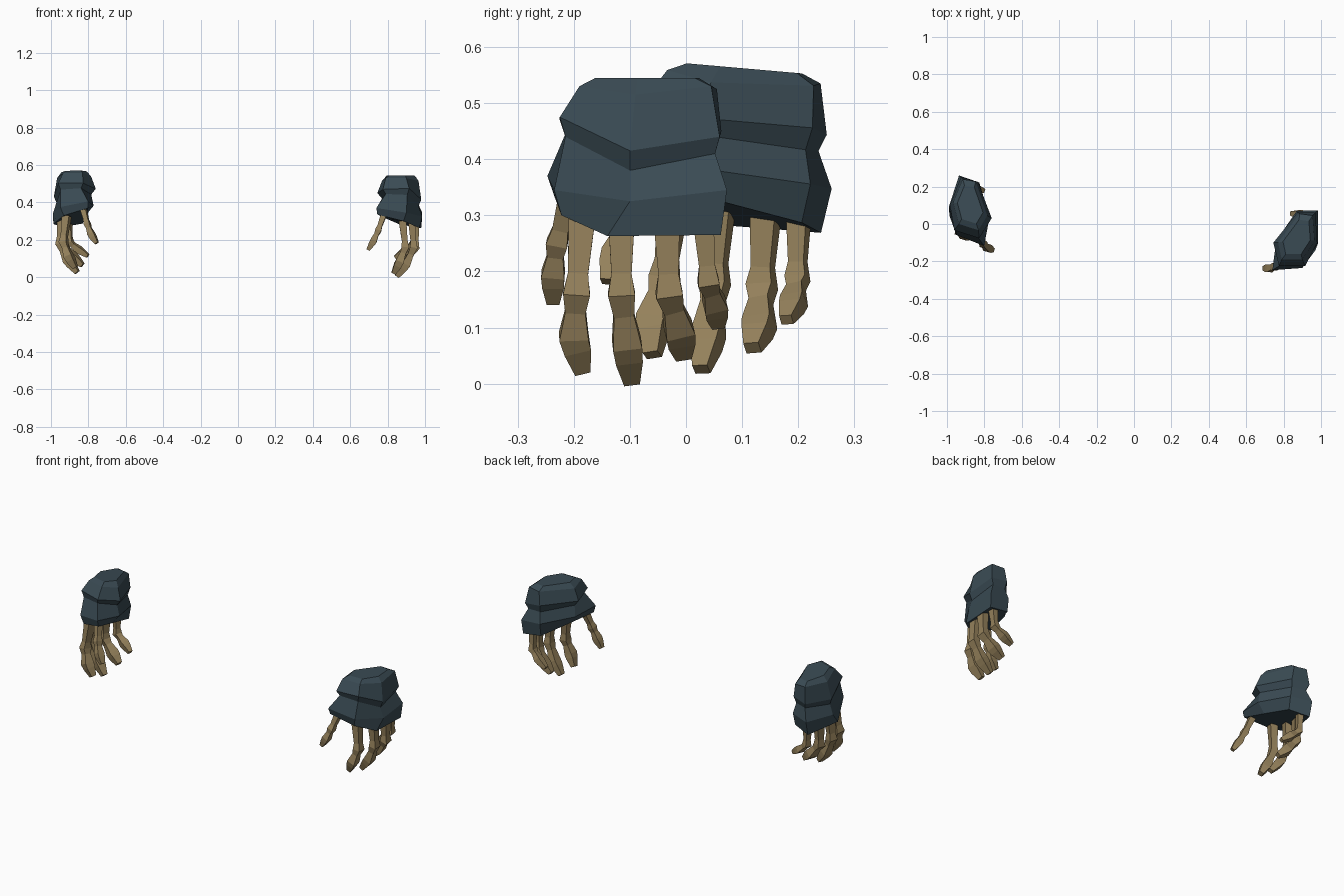
import bpy, bmesh
from math import radians
from mathutils import Vector, Matrix

cube = bpy.data.objects.get("Cube")
if cube:
    bpy.data.objects.remove(cube, do_unlink=True)


def material(name, rgb):
    mat = bpy.data.materials.new(name)
    mat.use_nodes = True
    mat.diffuse_color = (*rgb, 1)
    mat.node_tree.nodes["Principled BSDF"].inputs["Base Color"].default_value = (*rgb, 1)
    return mat


CLOTH = material("slate blue cloth", (0.042, 0.070, 0.088))
BONE = material("old bone", (0.30, 0.22, 0.105))

# The right hand is the left one mirrored, then turned and tipped slightly
PIVOT = Vector((.87, -.075, .3))
RIGHT = (Matrix.Translation((-.872, .08, .318))
         @ Matrix.Rotation(radians(-5), 4, 'X')
         @ Matrix.Rotation(radians(-18), 4, 'Z')
         @ Matrix.Diagonal((-1, 1, 1, 1))
         @ Matrix.Translation(-PIVOT))
SIDES = {"left": Matrix.Identity(4), "right": RIGHT}


def loft(name, rings, mat, transform):
    """Skin a stack of equal rings and close both ends."""
    bm = bmesh.new()
    rows = [[bm.verts.new(transform @ Vector(p)) for p in ring] for ring in rings]
    n = len(rows[0])
    for a, b in zip(rows, rows[1:]):
        for i in range(n):
            j = (i + 1) % n
            bm.faces.new((a[i], a[j], b[j], b[i]))
    bm.faces.new(rows[0])
    bm.faces.new(rows[-1])
    bmesh.ops.recalc_face_normals(bm, faces=bm.faces)
    mesh = bpy.data.meshes.new(name)
    bm.to_mesh(mesh)
    bm.free()
    mesh.materials.append(mat)
    obj = bpy.data.objects.new(name, mesh)
    bpy.context.collection.objects.link(obj)
    return obj


# Glove rings, top to bottom. Corners: inner front, outer front, outer side,
# outer back, inner back, inner side
GLOVE = [
    # cuff rim
    [(.79, -.19, .53), (.9, -.19, .53), (.965, -.09, .515),
     (.955, .045, .53), (.885, .055, .525), (.77, -.1, .515)],
    # overhanging lower edge of the cuff
    [(.775, -.225, .47), (.915, -.225, .475), (.98, -.1, .415),
     (.97, .06, .44), (.875, .063, .45), (.745, -.1, .45)],
    # wrist recess
    [(.79, -.215, .445), (.905, -.215, .44), (.965, -.1, .38),
     (.955, .052, .41), (.88, .052, .41), (.77, -.1, .42)],
    # flare over the knuckles
    [(.74, -.247, .37), (.9, -.235, .345), (.985, -.1, .325),
     (.985, .073, .345), (.87, .07, .35), (.76, -.09, .36)],
    # hem
    [(.745, -.235, .335), (.885, -.222, .3), (.97, -.14, .263),
     (.98, .062, .265), (.87, .06, .28), (.8, -.1, .31)],
]
# raised crown inside the cuff rim
centre = Vector((.875, -.075, .545))
crown = [(*centre.xy.lerp(Vector(p[:2]), .75), centre.z) for p in GLOVE[0]]

# Finger joints: root, knuckle, last joint, tip
FINGERS = {
    "thumb": [(.785, -.205, .35), (.75, -.23, .25), (.725, -.237, .195), (.695, -.237, .145)],
    "index_finger": [(.88, -.185, .3), (.895, -.195, .16), (.865, -.2, .085), (.832, -.185, .022)],
    "middle_finger": [(.93, -.115, .3), (.94, -.115, .16), (.9, -.105, .07), (.85, -.097, .004)],
    "ring_finger": [(.95, -.035, .3), (.95, -.03, .16), (.9, -.012, .095), (.85, -.005, .05)],
    "little_finger": [(.94, .03, .3), (.935, .04, .18), (.89, .052, .14), (.84, .057, .105)],
}


def finger_rings(joints, size):
    """Square sections: thin shafts swelling at each joint, tapered tip."""
    a, b, c, d = map(Vector, joints)
    stations = [(a, .024), (a.lerp(b, .75), .018), (b, .024), (b.lerp(c, .4), .018),
                (c, .026), (c.lerp(d, .35), .024), (d, .014)]
    rings = []
    for i, (p, r) in enumerate(stations):
        before, after = stations[max(i - 1, 0)][0], stations[min(i + 1, 6)][0]
        along = (after - before).normalized()
        across = along.cross(Vector((1, 0, 0))).normalized() * r * size
        depth = along.cross(across) * .85
        rings.append([p + across + depth, p - across + depth,
                      p - across - depth, p + across - depth])
    return rings


for side, transform in SIDES.items():
    loft(side + "_glove", [crown] + GLOVE, CLOTH, transform)
    for finger, joints in FINGERS.items():
        size = .8 if finger in ("thumb", "little_finger") else 1
        loft(side + "_" + finger, finger_rings(joints, size), BONE, transform)
